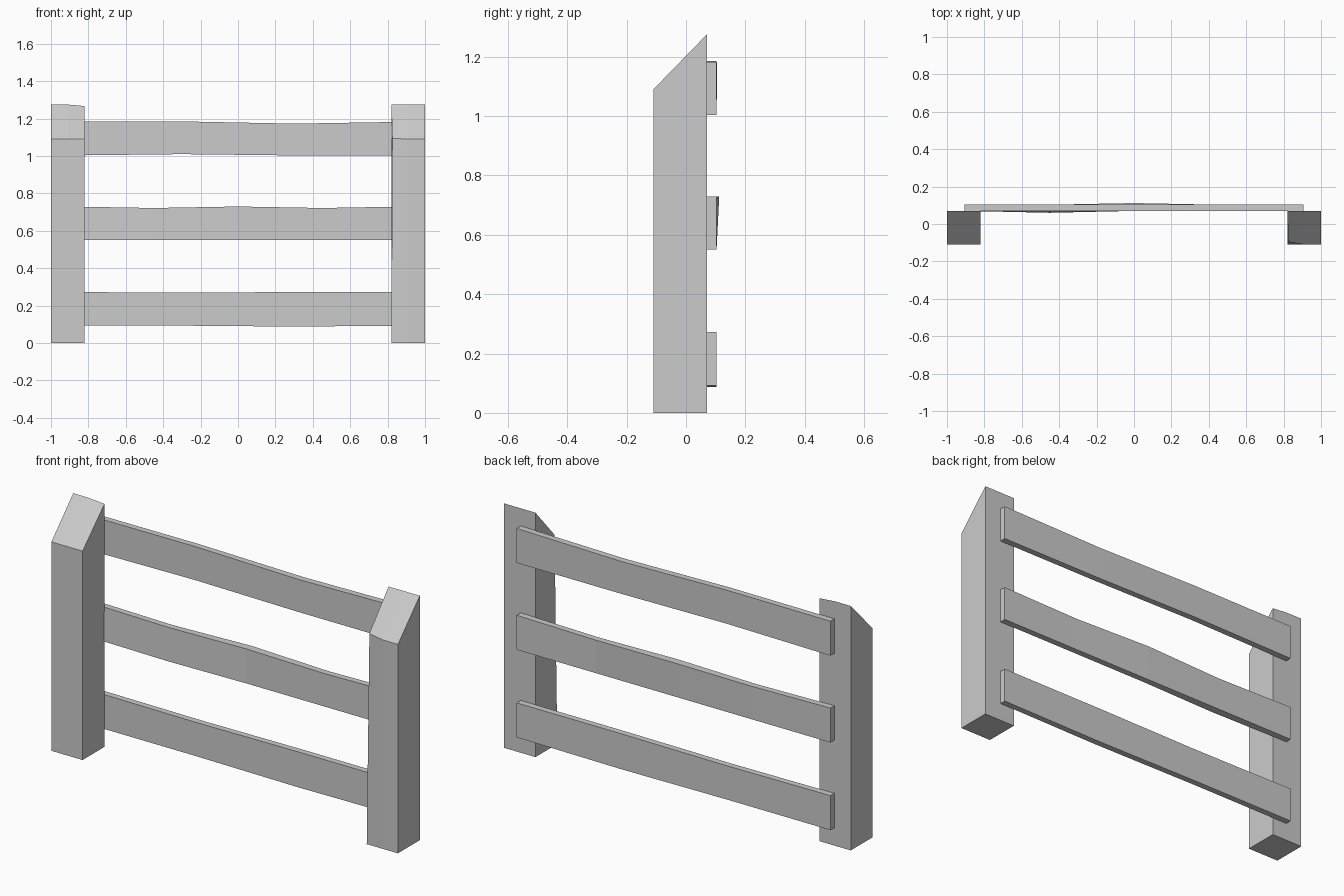
import bpy, bmesh

if "Cube" in bpy.data.objects:
    bpy.data.objects.remove(bpy.data.objects["Cube"], do_unlink=True)

# Single grey for the whole fence
grey = bpy.data.materials.new("plain_grey")
grey.use_nodes = True
color = (0.6, 0.6, 0.6, 1)
grey.diffuse_color = color
grey.node_tree.nodes["Principled BSDF"].inputs["Base Color"].default_value = color


def loft(name, sections):
    """Skin a row of matching cross-sections into a closed solid."""
    bm = bmesh.new()
    rings = [[bm.verts.new(p) for p in s] for s in sections]
    for a, b in zip(rings, rings[1:]):
        for i in range(len(a)):
            j = (i + 1) % len(a)
            bm.faces.new((a[i], a[j], b[j], b[i]))
    bm.faces.new(rings[0])
    bm.faces.new(rings[-1])
    bmesh.ops.recalc_face_normals(bm, faces=bm.faces)
    mesh = bpy.data.meshes.new(name)
    bm.to_mesh(mesh)
    bm.free()
    mesh.materials.append(grey)
    obj = bpy.data.objects.new(name, mesh)
    bpy.context.scene.collection.objects.link(obj)
    return obj


FRONT, BACK, RAIL_BACK = -0.11, 0.07, 0.103


def post(name, columns):
    """Slant-topped post; columns hold x, front setback, front top, back top."""
    loft(name, [[(x, FRONT, 0), (x, BACK, 0), (x, BACK, back_top),
                 (x + lean, FRONT + setback, front_top)]
                for x, lean, setback, front_top, back_top in columns])


post("right_post", [(-1, 0, 0, 1.09, 1.275), (-0.91, 0, 0, 1.09, 1.275),
                    (-0.82, 0, 0, 1.09, 1.267)])
post("left_post", [(0.82, 0.005, 0.015, 1.095, 1.275), (0.91, 0, 0, 1.09, 1.275),
                   (1, 0, 0, 1.09, 1.275)])


def rail(name, bottom, warp):
    """Hand-hewn plank; warp holds small top, bottom, back and front offsets."""
    sections = []
    for x, top, low, back, front in [(-0.905, 0, 0, 0, 0), *warp, (0.905, 0, 0, 0, 0)]:
        z0, z1 = bottom + low, bottom + 0.18 + top
        sections.append([(x, BACK + front, z0), (x, RAIL_BACK, z0),
                         (x, RAIL_BACK + back, z1), (x, BACK, z1)])
    loft(name, sections)


rail("bottom_rail", 0.093, [(-0.3, -0.004, 0, 0, 0), (0.3, 0, -0.005, 0, 0)])
rail("middle_rail", 0.55, [(-0.45, -0.008, 0, 0, -0.01), (0, 0, 0, 0.009, 0),
                           (0.45, -0.008, 0, 0, 0)])
rail("top_rail", 1.003, [(-0.3, 0.002, 0.007, 0, 0), (0.3, -0.01, 0, 0.002, 0)])
